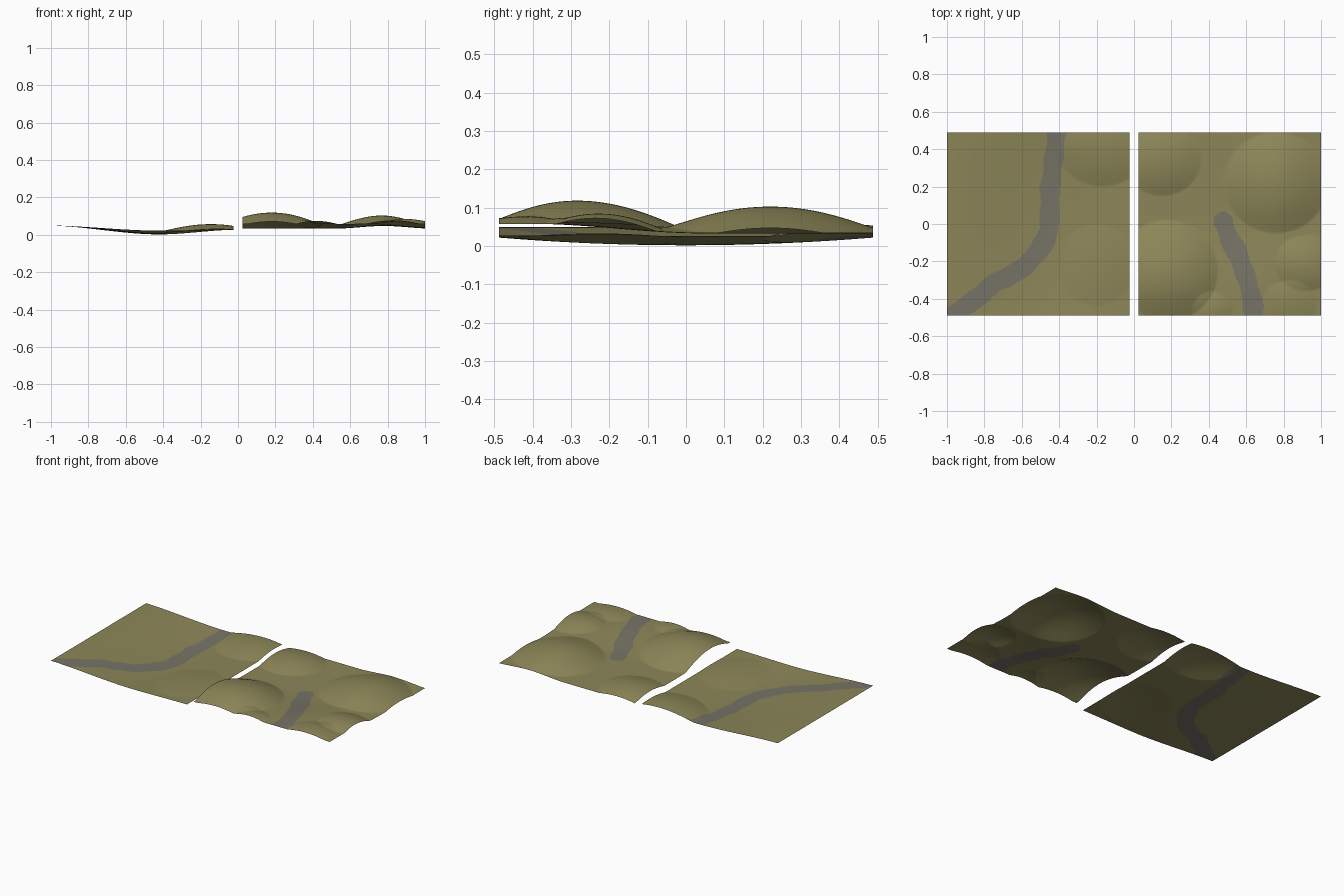
import bpy, bmesh, math
from mathutils import Vector

if "Cube" in bpy.data.objects:
    bpy.data.objects.remove(bpy.data.objects["Cube"])


def material(name, rgb):
    m = bpy.data.materials.new(name)
    m.diffuse_color = (*rgb, 1)
    m.use_nodes = True
    m.node_tree.nodes["Principled BSDF"].inputs["Base Color"].default_value = m.diffuse_color
    return m


grass = material("olive_grass", (0.265, 0.24, 0.098))
stone = material("grey_riverbed", (0.185, 0.172, 0.135))


def smooth(t):
    t = max(0.0, min(1.0, t))
    return t * t * (3 - 2 * t)


def hill(x, y, cx, cy, rx, ry, h):
    # Rounded dome with a crisp foot
    r2 = ((x - cx) / rx) ** 2 + ((y - cy) / ry) ** 2
    return h * (1 - r2) ** 1.1 if r2 < 1 else 0.0


def valley_height(x, y):
    # Wide valley rising to both sides, with two low hills on the right
    if x < -0.42:
        w = smooth((-0.42 - x) / 0.62)
        side = 0.048 * w
    else:
        w = smooth((x + 0.42) / 0.42)
        side = 0.025 * w
    z = 0.002 + side + 0.02 * (y / 0.487) ** 2 * (1 - w)
    z += hill(x, y, -0.17, 0.41, 0.24, 0.21, 0.033)
    return z + hill(x, y, -0.2, -0.22, 0.2, 0.22, 0.012)


RIGHT_HILLS = [
    (0.18, -0.25, 0.27, 0.27, 0.066),
    (0.15, 0.34, 0.21, 0.19, 0.035),
    (0.76, 0.22, 0.28, 0.27, 0.056),
    (0.92, -0.21, 0.17, 0.15, 0.03),
    (0.83, -0.43, 0.15, 0.13, 0.018),
    (0.42, -0.46, 0.11, 0.1, 0.016),
]


def hills_height(x, y):
    # Base slopes down towards the back, domes sit on top
    z = 0.033 + 0.025 * smooth(-y / 0.45 + 0.1)
    z += 0.014 * smooth(1 - abs(x - 0.78) / 0.26) * smooth((y + 0.5) / 0.4)
    return z + sum(hill(x, y, *h) for h in RIGHT_HILLS)


def path_distance(p, path):
    best = 9.0
    for a, b in zip(path, path[1:]):
        d = b - a
        t = max(0, min(1, (p - a).dot(d) / d.dot(d)))
        best = min(best, (p - a - d * t).length)
    return best


def tile(name, x0, x1, height, river, n=170):
    path = [Vector(p) for p in river]
    bm = bmesh.new()
    bmesh.ops.create_grid(bm, x_segments=n, y_segments=n, size=0.5)
    for v in bm.verts:
        v.co.x = x0 + (v.co.x + 0.5) * (x1 - x0)
        v.co.y *= 0.976
        v.co.z = height(v.co.x, v.co.y)
    # Riverbed faces are those close to the river path
    for f in bm.faces:
        c = f.calc_center_median()
        wobble = 0.004 * math.sin(c.y * 40) + 0.003 * math.sin(c.x * 55)
        f.material_index = int(path_distance(c.xy, path) < 0.052 + wobble)
        f.smooth = True
    me = bpy.data.meshes.new(name)
    bm.to_mesh(me)
    bm.free()
    me.materials.append(grass)
    me.materials.append(stone)
    bpy.context.collection.objects.link(bpy.data.objects.new(name, me))


tile("river_valley_tile", -1.0, -0.024, valley_height,
     [(-1.0, -0.53), (-0.9, -0.44), (-0.79, -0.35), (-0.62, -0.25), (-0.51, -0.155),
      (-0.455, -0.03), (-0.45, 0.2), (-0.41, 0.5)])
tile("hilly_tile", 0.024, 1.0, hills_height,
     [(0.475, 0.01), (0.525, -0.1), (0.585, -0.24), (0.635, -0.4), (0.64, -0.52)])
